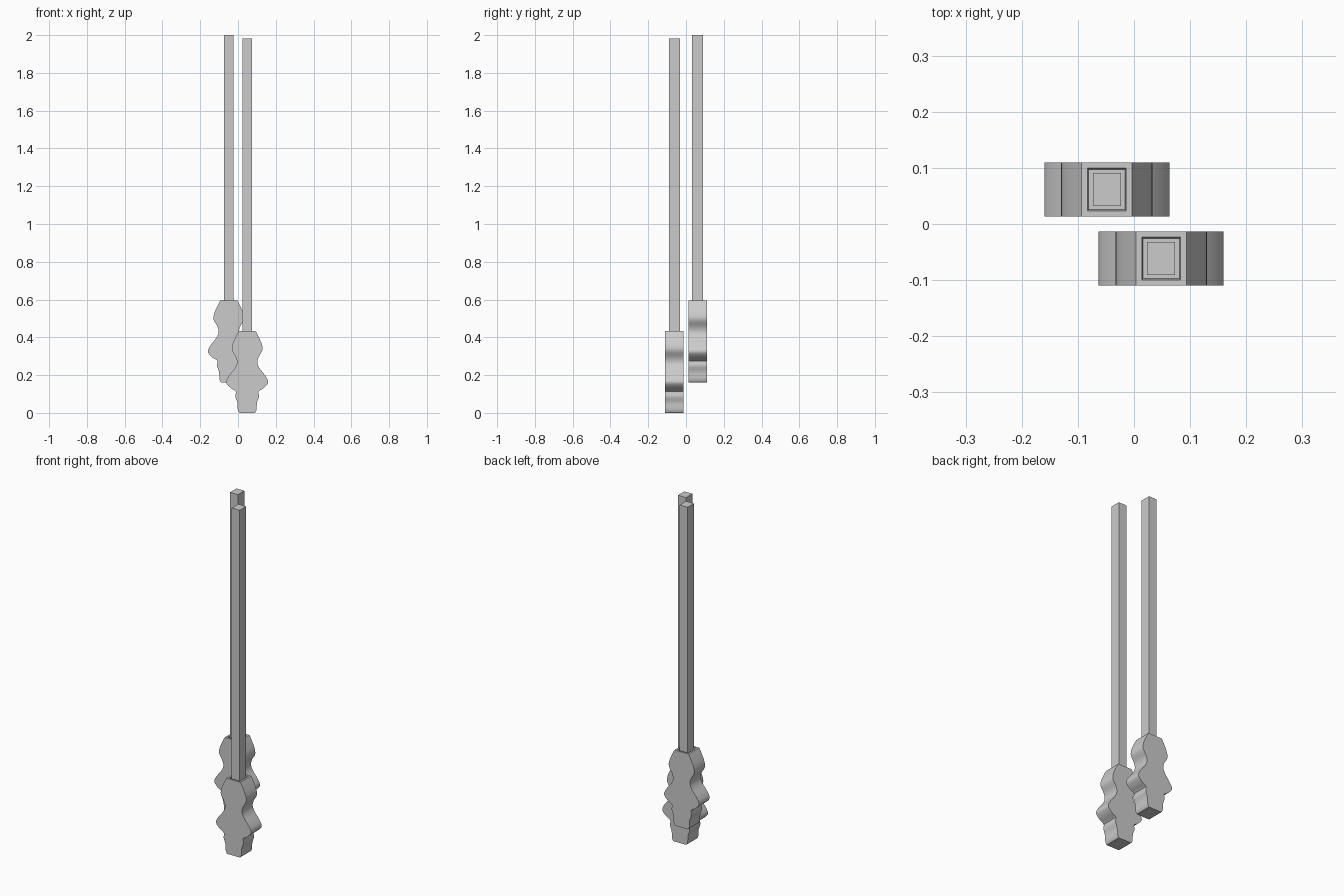
import bpy, bmesh
from mathutils import Vector

if "Cube" in bpy.data.objects:
    bpy.data.objects.remove(bpy.data.objects["Cube"])

# Half outline of a carved pine-cone weight: (half width, height)
HALF = [(0.044, 0.003), (0.050, 0.020), (0.052, 0.055), (0.063, 0.088),
        (0.060, 0.113), (0.085, 0.130), (0.107, 0.152), (0.110, 0.172),
        (0.090, 0.205), (0.066, 0.235), (0.054, 0.265), (0.060, 0.295),
        (0.080, 0.330), (0.078, 0.362), (0.062, 0.400), (0.045, 0.433)]
HALF_DEPTH = 0.0485


def smooth_outline(pts, steps=3):
    """Catmull-Rom curve through the outline points."""
    p = [Vector(q) for q in pts]
    p = [p[0]] + p + [p[-1]]
    out = []
    for i in range(1, len(p) - 2):
        a, b, c, d = p[i - 1:i + 3]
        for k in range(steps):
            t = k / steps
            out.append(0.5 * (2 * b + (c - a) * t + (2 * a - 5 * b + 4 * c - d) * t ** 2
                              + (3 * b - a - 3 * c + d) * t ** 3))
    return out + [p[-1]]


def finish(name, bm, loc):
    bmesh.ops.recalc_face_normals(bm, faces=bm.faces[:])
    mesh = bpy.data.meshes.new(name)
    bm.to_mesh(mesh)
    bm.free()
    ob = bpy.data.objects.new(name, mesh)
    ob.location = loc
    bpy.context.collection.objects.link(ob)
    bpy.ops.object.select_all(action='DESELECT')
    ob.select_set(True)
    bpy.context.view_layer.objects.active = ob
    bpy.ops.object.shade_smooth_by_angle(angle=0.6)


def weight(name, loc):
    right = smooth_outline(HALF)
    # small chamfer at the bottom
    right.insert(0, Vector((0.040, 0.0)))
    loop = right + [Vector((-v.x, v.y)) for v in reversed(right)]
    bm = bmesh.new()
    face = bm.faces.new([bm.verts.new((v.x, -HALF_DEPTH, v.y)) for v in loop])
    ext = bmesh.ops.extrude_face_region(bm, geom=[face], use_keep_orig=True)
    moved = [g for g in ext['geom'] if isinstance(g, bmesh.types.BMVert)]
    bmesh.ops.translate(bm, verts=moved, vec=(0, 2 * HALF_DEPTH, 0))
    bmesh.ops.recalc_face_normals(bm, faces=bm.faces[:])
    # shallow socket around the rod
    top = max((f for f in bm.faces if len(f.verts) == 4),
              key=lambda f: f.calc_center_median().z)
    bmesh.ops.inset_region(bm, faces=[top], thickness=0.015)
    bmesh.ops.inset_region(bm, faces=[top], thickness=0.003, depth=-0.012)
    finish(name, bm, loc)


def rod(name, x, y, z0, z1):
    bm = bmesh.new()
    bmesh.ops.create_cube(bm, size=1)
    bmesh.ops.scale(bm, vec=(0.050, 0.058, z1 - z0), verts=bm.verts[:])
    finish(name, bm, (x, y, (z0 + z1) / 2))


# Two hanging weights, the rear one pulled higher
for label, side, base, top in (("front", 1, 0.0, 1.983), ("rear", -1, 0.162, 2.0)):
    x, y = 0.0485 * side, -0.0615 * side
    weight(label + "_weight", (x, y, base))
    rod(label + "_rod", x, y, base + 0.415, top)
